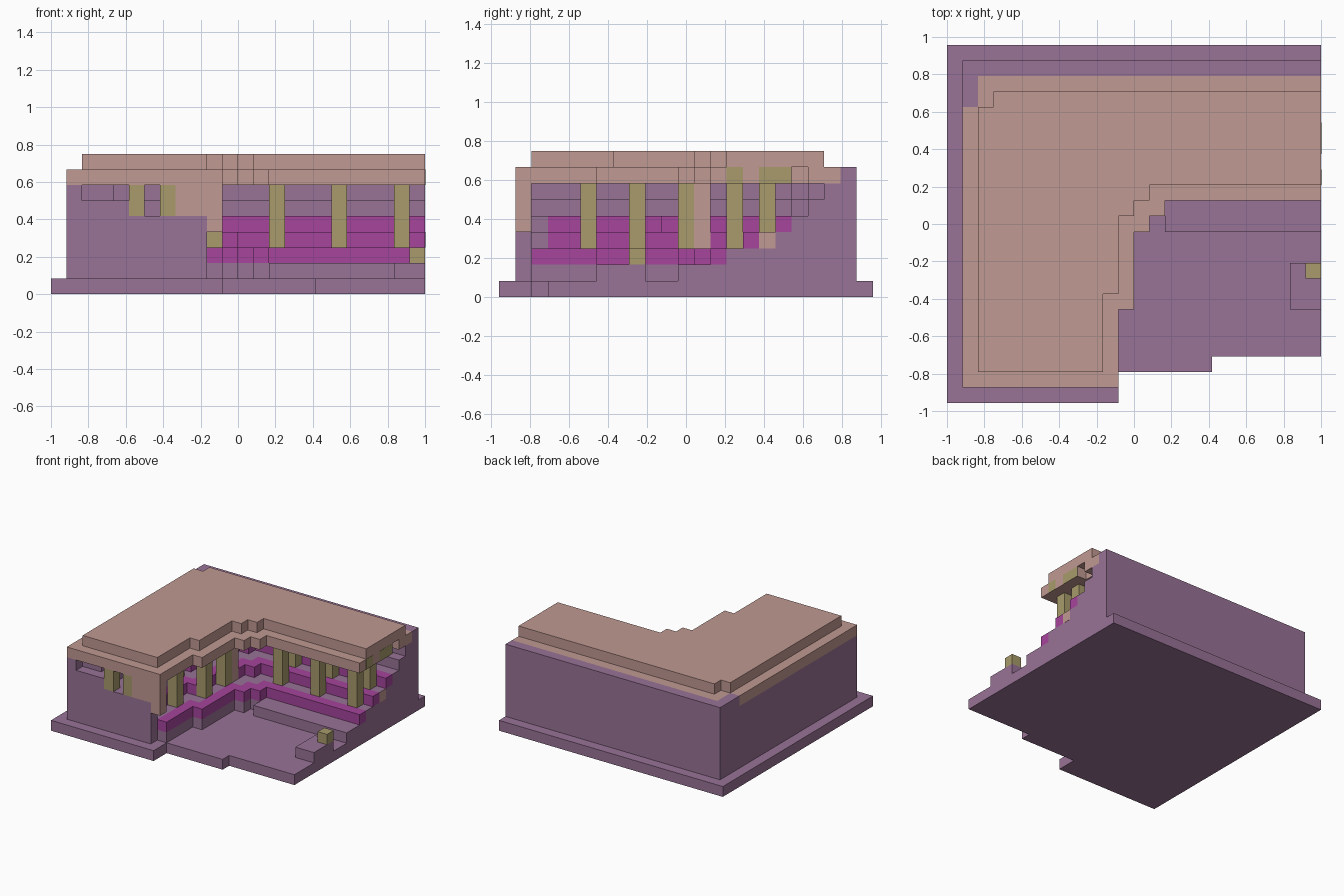
import bpy, bmesh

if "Cube" in bpy.data.objects:
    bpy.data.objects.remove(bpy.data.objects["Cube"], do_unlink=True)

U = 1 / 12  # one block


def material(name, rgb):
    m = bpy.data.materials.new(name)
    m.use_nodes = True
    m.diffuse_color = (*rgb, 1)
    m.node_tree.nodes["Principled BSDF"].inputs["Base Color"].default_value = (*rgb, 1)
    return m


PURPLE = material("dusty_purple", (0.314, 0.171, 0.305))
PEACH = material("peach", (0.527, 0.319, 0.287))
OLIVE = material("olive", (0.392, 0.328, 0.150))
PINK = material("magenta", (0.381, 0.058, 0.332))


def prism(name, points, z0, z1, mat):
    """Extrude a plan outline, given in blocks, from z0 to z1."""
    bm = bmesh.new()
    base = bm.faces.new([bm.verts.new((x * U - 1, y * U - 11.5 * U, z0 * U)) for x, y in points])
    top = bmesh.ops.extrude_face_region(bm, geom=[base])["geom"]
    verts = [v for v in top if isinstance(v, bmesh.types.BMVert)]
    bmesh.ops.translate(bm, verts=verts, vec=(0, 0, (z1 - z0) * U))
    bmesh.ops.recalc_face_normals(bm, faces=bm.faces)
    # simple triangles keep the concave outlines clean
    bmesh.ops.triangulate(bm, faces=[f for f in bm.faces if len(f.verts) > 4])
    mesh = bpy.data.meshes.new(name)
    bm.to_mesh(mesh)
    bm.free()
    mesh.materials.append(mat)
    obj = bpy.data.objects.new(name, mesh)
    bpy.context.collection.objects.link(obj)
    return obj


def block(name, x0, x1, y0, y1, z0, z1, mat):
    return prism(name, [(x0, y0), (x1, y0), (x1, y1), (x0, y1)], z0, z1, mat)


def inner_edge(t, front):
    """Stepped inner corner line, set back by t blocks."""
    line = [(11 - t, front)]
    for n, y in enumerate((6, 11, 12, 13)):
        line += [(11 - t + n, y + t)]
        if n < 3:
            line += [(12 - t + n, y + t)]
    return line + [(24, 13 + t)]


def wing(t, west, front, back):
    return inner_edge(t, front) + [(24, back), (west, back), (west, front)]


# Ground slab
prism("ground_slab", [(0, 0), (11, 0), (11, 2), (17, 2), (17, 3), (24, 3), (24, 23), (0, 23)], 0, 1, PURPLE)
block("lower_step", 14, 24, 11, 13, 1, 2, PURPLE)
block("side_step", 22, 24, 6, 9, 1, 2, PURPLE)
block("side_post", 23, 24, 8, 9, 2, 3, OLIVE)

# Terrace steps and magenta seat rows
for n, (t, z0, z1) in enumerate([(0, 1, 2), (1, 2, 3), (3, 3, 4), (5, 4, 5), (6, 5, 6), (7, 6, 7)]):
    prism(f"terrace_{n}", wing(t, 1, 2, 22), z0, z1, PURPLE)
for t, z, front in [(0, 2, 2), (2, 3, 3), (4, 4, 3)]:
    ring = inner_edge(t, front) + inner_edge(t + 1, front)[::-1]
    prism(f"seat_row_{z}", ring, z, z + 1, PINK)

# Front end wall
block("front_wall", 1, 10, 1, 2, 1, 5, PURPLE)
block("front_wall_upper", 1, 5, 1, 2, 5, 6, PURPLE)
block("front_wall_corner", 1, 2, 1, 2, 6, 7, PURPLE)
block("front_inner_wall_low", 1, 9, 2, 3, 1, 4, PURPLE)
block("front_inner_wall_high", 1, 7, 2, 3, 4, 5, PURPLE)
block("front_panel", 8, 11, 1, 2, 5, 7, PEACH)
block("front_panel_drop", 10, 11, 1, 2, 4, 5, PEACH)

# Rear wall rim
block("rear_rim", 1, 24, 21, 22, 7, 8, PURPLE)
block("rear_rim_corner", 1, 2, 19, 21, 7, 8, PURPLE)

# Columns
columns = [(5, 1, 5), (7, 1, 5), (9, 5, 3), (10, 8, 3), (10, 11, 3), (7, 5, 4), (7, 8, 4)]
for x in (14, 18, 22):
    columns += [(x, 14, 3), (x, 16, 4)]
for n, (x, y, z) in enumerate(columns):
    block(f"column_{n}", x, x + 1, y, y + 1, z, 7, OLIVE)
block("corner_column", 10, 11, 12, 13, 3, 7, PEACH)

# Roof layers, with a clipped rear corner and a notch at the open end
prism("roof_lower", inner_edge(0, 1) + [(24, 18), (23, 18), (23, 19), (24, 19), (24, 21),
                                        (2, 21), (2, 19), (1, 19), (1, 1)], 7, 8, PEACH)
prism("roof_upper", inner_edge(1, 2) + [(24, 20), (3, 20), (3, 19), (2, 19), (2, 2)], 8, 9, PEACH)

# Thin coloured plates on the open end
for name, y0, y1, z, mat in [("end_plate_front", 14, 15, 7, OLIVE), ("end_plate_rear", 16, 18, 7, OLIVE),
                             ("end_plate_low", 16, 17, 3, PEACH)]:
    block(name, 23.98, 24.02, y0, y1, z, z + 1, mat)
